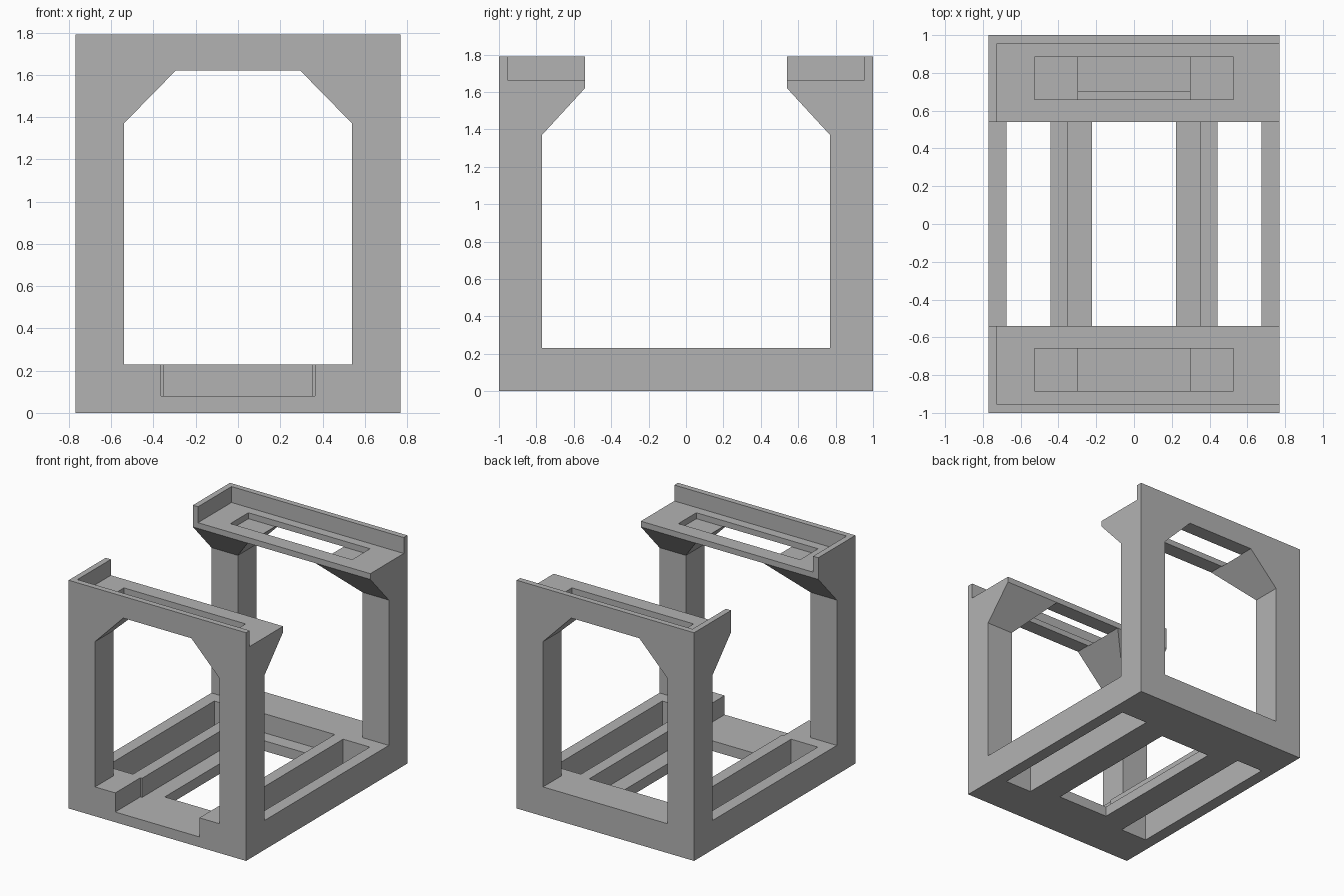
import bpy
import bmesh

cube = bpy.data.objects.get("Cube")
if cube:
    bpy.data.objects.remove(cube, do_unlink=True)

# Overall dimensions
HALF_X, HALF_Y, HEIGHT = 0.77, 1.0, 1.79
BASE_TOP = 0.23
TRAY_FLOOR = 1.665
BEAM_UNDER = 1.62

grey = bpy.data.materials.new("plain_grey")
grey.use_nodes = True
colour = (0.45, 0.45, 0.45, 1)
grey.diffuse_color = colour
grey.node_tree.nodes["Principled BSDF"].inputs["Base Color"].default_value = colour


def prism(name, outline, axis, lo, hi):
    """Extrude a 2D outline along one axis from lo to hi."""
    place = {"x": lambda u, v, d: (d, u, v),
             "y": lambda u, v, d: (u, d, v),
             "z": lambda u, v, d: (u, v, d)}[axis]
    bm = bmesh.new()
    rings = [[bm.verts.new(place(u, v, d)) for u, v in outline] for d in (lo, hi)]
    for ring in rings:
        bm.faces.new(ring)
    n = len(outline)
    for i in range(n):
        j = (i + 1) % n
        bm.faces.new((rings[0][i], rings[0][j], rings[1][j], rings[1][i]))
    bmesh.ops.recalc_face_normals(bm, faces=bm.faces)
    mesh = bpy.data.meshes.new(name)
    bm.to_mesh(mesh)
    bm.free()
    mesh.materials.append(grey)
    obj = bpy.data.objects.new(name, mesh)
    bpy.context.scene.collection.objects.link(obj)
    return obj


def box(name, x, y, z):
    """Box from (low, high) pairs; y may be given in either order."""
    return prism(name, [(x[0], y[0]), (x[1], y[0]), (x[1], y[1]), (x[0], y[1])], "z", *z)


def cut(target, cutter):
    """Subtract the cutter from the target and discard the cutter."""
    mod = target.modifiers.new("cut", "BOOLEAN")
    mod.operation = "DIFFERENCE"
    mod.solver = "EXACT"
    mod.object = cutter
    bpy.context.view_layer.objects.active = target
    bpy.ops.object.modifier_apply(modifier=mod.name)
    bpy.data.objects.remove(cutter, do_unlink=True)


def mirrored(half):
    """Complete a symmetric outline from its +x half."""
    return half + [(-u, v) for u, v in reversed(half)]


# Base slab with a sunken channel that is open at the front
base = box("base", (-HALF_X, HALF_X), (-HALF_Y, HALF_Y), (0, BASE_TOP))
channel = mirrored([(0.365, -1.1), (0.365, -0.69), (0.35, -0.69), (0.35, 0.70)])
cut(base, prism("channel_cutter", channel, "z", 0.08, 0.5))

# Long openings through the base
for x, reach in (((-0.675, -0.443), 0.67), ((-0.223, 0.223), 0.59), ((0.443, 0.675), 0.67)):
    cut(base, box("opening_cutter", x, (-reach, reach), (-0.2, 0.5)))

# Front and back frames: posts flaring inwards to a shelf
arch = mirrored([(0.54, 0), (0.54, 1.37), (0.295, BEAM_UNDER)])
for side, name in ((-1, "front_frame"), (1, "back_frame")):
    profile = [(1.0, BASE_TOP), (0.77, BASE_TOP), (0.77, 1.37),
               (0.54, BEAM_UNDER), (0.54, HEIGHT), (1.0, HEIGHT)]
    frame = prism(name, [(side * y, z) for y, z in profile], "x", -HALF_X, HALF_X)
    cut(frame, prism("arch_cutter", arch, "y", side * 0.3, side * 1.2))
    # Shelf recess leaves a lip on the outer edge and on the right end
    cut(frame, box("shelf_cutter", (-0.725, 1.0), (side * 0.3, side * 0.955), (TRAY_FLOOR, 2)))
    # Slot in the shelf floor
    cut(frame, box("slot_cutter", (-0.528, 0.528), (side * 0.66, side * 0.883), (1.618, 1.72)))
